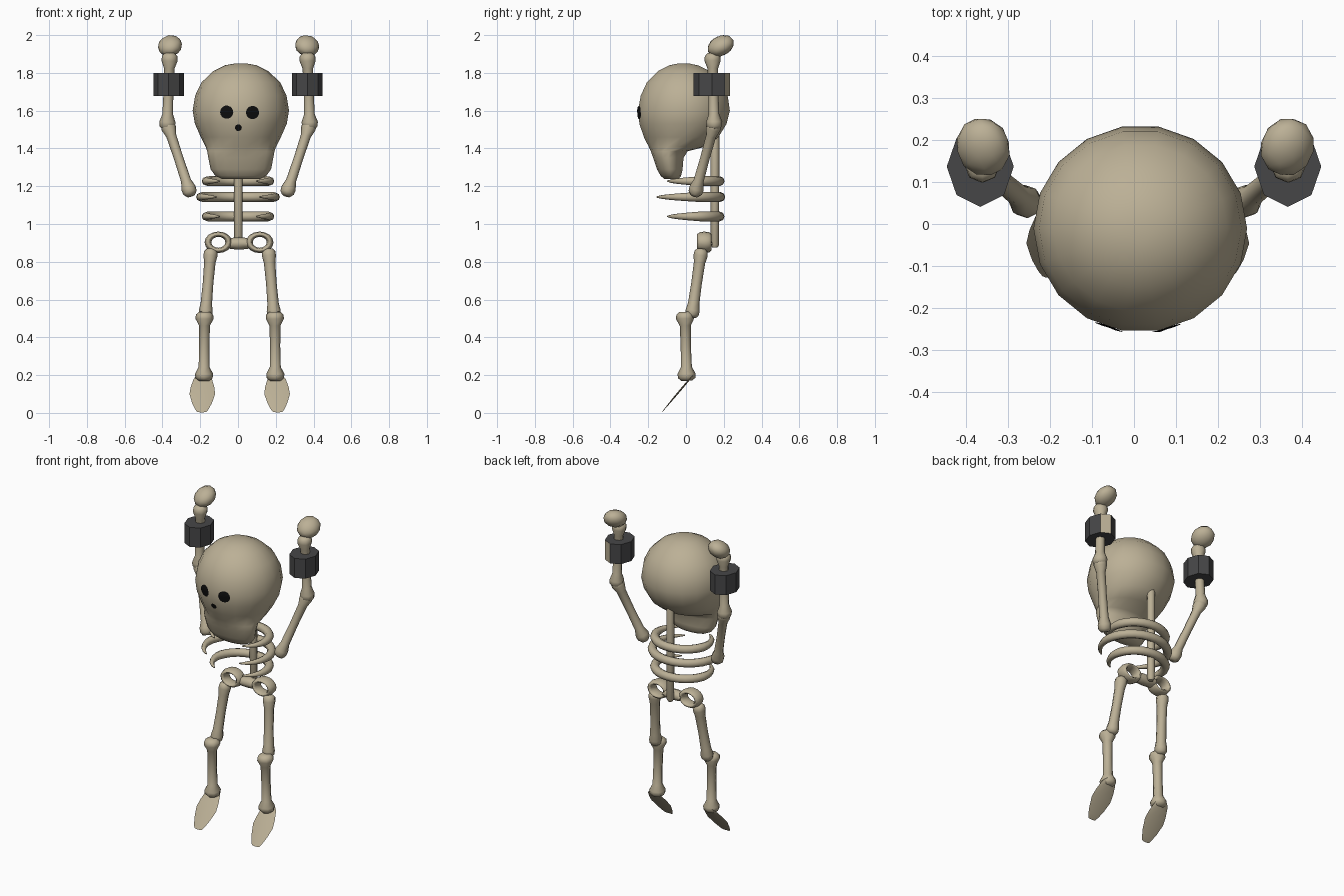
import bpy, bmesh, math
from mathutils import Vector as V
from mathutils.bvhtree import BVHTree

if "Cube" in bpy.data.objects:
    bpy.data.objects.remove(bpy.data.objects["Cube"])


def material(name, rgb):
    m = bpy.data.materials.new(name)
    m.diffuse_color = (*rgb, 1)
    m.use_nodes = True
    m.node_tree.nodes["Principled BSDF"].inputs["Base Color"].default_value = m.diffuse_color
    return m


BONE = material("bone", (0.50, 0.435, 0.305))
IRON = material("dark_iron", (0.062, 0.062, 0.064))
BLACK = material("black", (0.004, 0.004, 0.004))


def finish(bm, name, mats, angle=60):
    bmesh.ops.recalc_face_normals(bm, faces=bm.faces)
    me = bpy.data.meshes.new(name)
    bm.to_mesh(me)
    bm.free()
    for m in mats:
        me.materials.append(m)
    ob = bpy.data.objects.new(name, me)
    bpy.context.collection.objects.link(ob)
    bpy.ops.object.select_all(action='DESELECT')
    ob.select_set(True)
    bpy.context.view_layer.objects.active = ob
    if angle:
        bpy.ops.object.shade_smooth_by_angle(angle=math.radians(angle))
    return ob


def loft(name, rings, n=8, mats=(BONE,), angle=60):
    """Skin elliptical rings given as (centre, axis_u, axis_v)."""
    bm = bmesh.new()
    loops = []
    for c, u, v in rings:
        loops.append([bm.verts.new(V(c) + V(u) * math.cos(2 * math.pi * i / n)
                                   + V(v) * math.sin(2 * math.pi * i / n)) for i in range(n)])
    for a, b in zip(loops, loops[1:]):
        for i in range(n):
            j = (i + 1) % n
            bm.faces.new((a[i], a[j], b[j], b[i]))
    bm.faces.new(loops[0])
    bm.faces.new(loops[-1])
    return finish(bm, name, mats, angle)


def bone(name, p, q, knob, shaft):
    """Long bone with a knob at each end."""
    p, q = V(p), V(q)
    d = q - p
    u = V((1, 0, 0)) - d * (d.x / d.length_squared)
    u.normalize()
    v = d.normalized().cross(u)
    prof = [(0, .6 * knob), (.04, .95 * knob), (.1, knob), (.2, shaft * 1.08), (.5, shaft),
            (.8, shaft * 1.08), (.9, knob), (.96, .95 * knob), (1, .6 * knob)]
    return loft(name, [(p + d * t, u * r, v * r) for t, r in prof])


# Skull: z, half width, front y, back y
CX = 0.015
sections = [(1.238, .10, -.115, -.04), (1.255, .135, -.135, -.025), (1.29, .16, -.155, -.017),
            (1.35, .172, -.175, -.012), (1.385, .178, -.188, .01), (1.41, .187, -.20, .11),
            (1.46, .212, -.226, .175), (1.53, .243, -.25, .218), (1.60, .255, -.258, .236),
            (1.68, .242, -.243, .224), (1.75, .208, -.21, .19), (1.81, .145, -.15, .125),
            (1.84, .085, -.09, .065), (1.85, .03, -.04, .015)]
skull = loft("skull", [((CX, (f + b) / 2, z), (w, 0, 0), (0, (b - f) / 2, 0))
                       for z, w, f, b in sections], n=18)

# Eye sockets and nose hole: thin discs laid on the skull
sbm = bmesh.new()
sbm.from_mesh(skull.data)
tree = BVHTree.FromBMesh(sbm)


def socket(name, x, z, r, n=14):
    bm = bmesh.new()

    def on_skull(px, pz):
        hit = tree.ray_cast(V((px, -1, pz)), V((0, 1, 0)))[0]
        return bm.verts.new(hit + V((0, -.005, 0)))
    mid = on_skull(x, z)
    rings = [[on_skull(x + k * r * math.cos(2 * math.pi * i / n), z + k * r * math.sin(2 * math.pi * i / n))
              for i in range(n)] for k in (.5, 1)]
    a, b = rings
    for i in range(n):
        j = (i + 1) % n
        bm.faces.new((mid, a[i], a[j]))
        bm.faces.new((a[i], b[i], b[j], a[j]))
    ob = finish(bm, name, (BLACK,), 0)
    if ob.data.polygons[0].normal.y > 0:
        ob.data.flip_normals()


socket("left_eye_socket", -.06, 1.592, .035)
socket("right_eye_socket", .077, 1.59, .035)
socket("nose_hole", .002, 1.51, .018)
sbm.free()

# Spine
loft("spine", [((.002, .153, z), (r, 0, 0), (0, r, 0)) for z, r in
               [(.875, .014), (.89, .022), (1.2, .023), (1.56, .024), (1.59, .014)]])


# Ribs: open hoops tapering to points at the front
def rib(name, z, rx, ry, cy):
    rings = []
    for k in range(25):
        phi = math.radians(-145 + 290 * k / 24)
        t = min(1, (145 - abs(math.degrees(phi))) / 75)
        r = .004 + .022 * t ** .7
        out = V((math.sin(phi) * ry, math.cos(phi) * rx, 0)).normalized()
        c = V((rx * math.sin(phi), cy + ry * math.cos(phi), z))
        rings.append((c, out * r, V((0, 0, r))))
    loft(name, rings)


rib("upper_rib", 1.227, .170, .151, .027)
rib("middle_rib", 1.143, .200, .184, -.002)
rib("lower_rib", 1.04, .170, .151, .027)

# Pelvis: two hip rings and a bridge
for name, x in (("left_hip_ring", -.104), ("right_hip_ring", .115)):
    bpy.ops.mesh.primitive_torus_add(location=(x, .097, .903), rotation=(math.pi / 2, 0, 0),
                                     major_segments=16, minor_segments=8,
                                     major_radius=.055, minor_radius=.018)
    ob = bpy.context.object
    ob.name = name
    ob.scale = (1, .78, 2.1)
    ob.data.materials.append(BONE)
    bpy.ops.object.shade_smooth_by_angle(angle=math.radians(60))
loft("pelvis_bridge", [((x, .105, .897), (0, .036, 0), (0, 0, r)) for x, r in
                       [(-.055, .02), (-.04, .029), (.005, .033), (.051, .029), (.066, .02)]])

# Limbs, mirrored left and right
for side, s in (("left", -1), ("right", 1)):
    def L(x, y, z):
        return (.009 + s * x, y, z)

    bone(side + "_thigh", L(.152, .082, .868), L(.183, .03, .505), .037, .028)
    bone(side + "_shin", L(.186, -.006, .535), L(.189, .004, .17), .048, .027)

    # Foot: flat tapering plate sloping down to the toes
    nrm = V((0, .76, .65)).normalized() * -1
    rings = []
    for t, w, h in [(0, .035, .012), (.08, .048, .022), (.3, .062, .028), (.5, .068, .027),
                    (.75, .053, .019), (.92, .037, .01), (1, .026, .005)]:
        c = L(.195 + .006 * t, .032 - .157 * t, .195 - .189 * t)
        rings.append((c, (w, 0, 0), nrm * h))
    loft(side + "_foot", rings)

    # Arm raised overhead
    def A(x, y, z):
        return (.003 + s * x, y, z)
    bone(side + "_upper_arm", A(.252, .045, 1.15), A(.382, .155, 1.545), .039, .025)
    bone(side + "_forearm", A(.378, .15, 1.5), A(.364, .14, 1.905), .043, .026)

    # Wrist cuff
    cuff = loft(side + "_cuff", [((s * .367, .137, z), (.08, 0, 0), (0, .096, 0))
                                 for z in (1.677, 1.80)], mats=(IRON, BONE), angle=20)
    if s > 0:  # one worn face at the back
        for f in cuff.data.polygons:
            if f.normal.y > .8 and f.normal.x > .1:
                f.material_index = 1

    # Fist
    bpy.ops.mesh.primitive_ico_sphere_add(subdivisions=2, radius=1, location=A(.363, .184, 1.943),
                                          rotation=(.45, s * .3, 0))
    fist = bpy.context.object
    fist.name = side + "_fist"
    fist.scale = (.066, .074, .052)
    fist.data.materials.append(BONE)
    bpy.ops.object.shade_smooth_by_angle(angle=math.radians(60))
